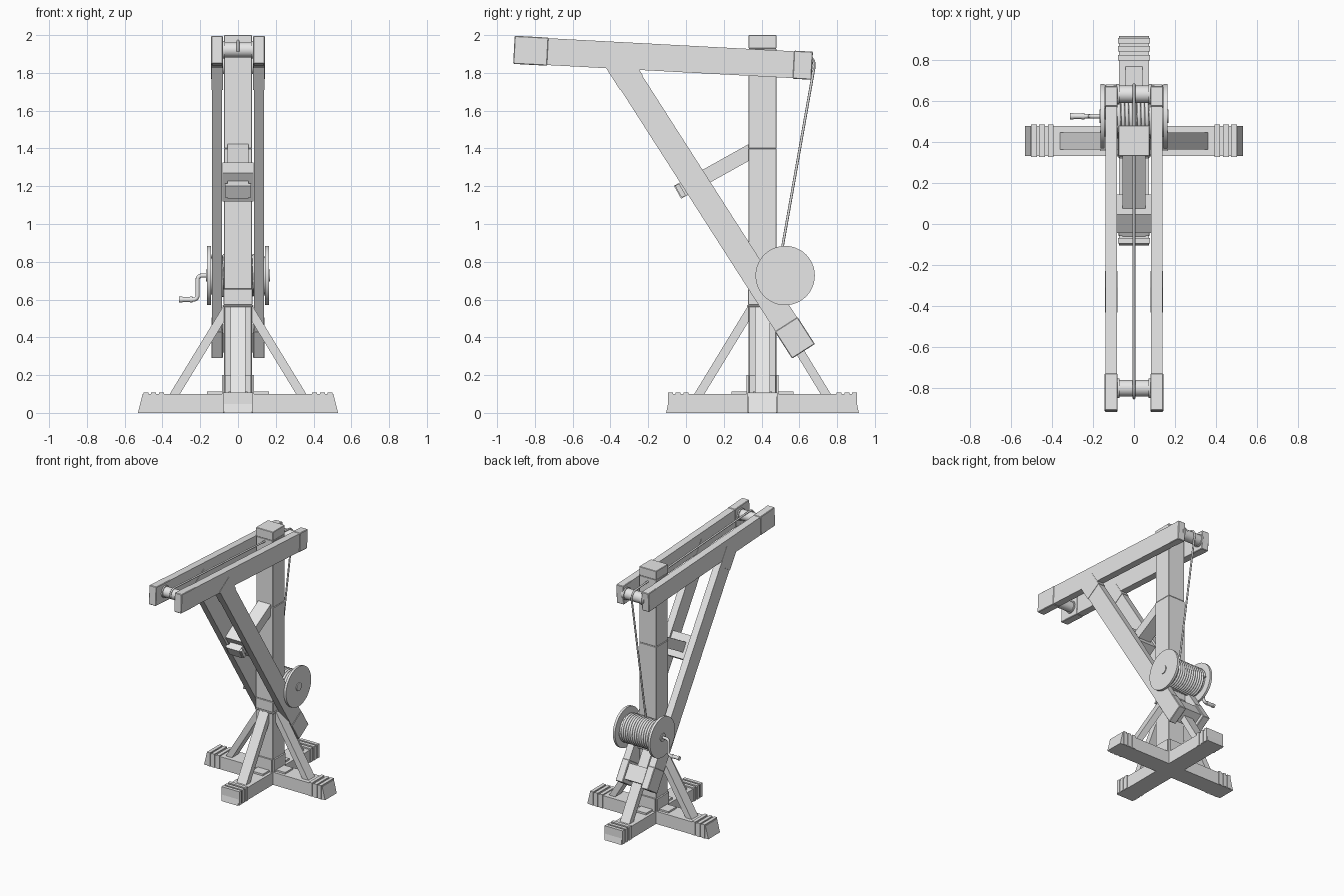
import bpy, bmesh, math
from mathutils import Vector, Matrix

old = bpy.data.objects.get("Cube")
if old:
    bpy.data.objects.remove(old, do_unlink=True)

GREY = (0.8, 0.8, 0.8, 1)
mat = bpy.data.materials.new("plain grey")
mat.use_nodes = True
mat.diffuse_color = GREY
mat.node_tree.nodes["Principled BSDF"].inputs["Base Color"].default_value = GREY

CY = 0.405            # post centre in y
SIDES = {"left": 1, "right": -1}


def finish(name, bm, smooth=False):
    bmesh.ops.recalc_face_normals(bm, faces=bm.faces)
    me = bpy.data.meshes.new(name)
    bm.to_mesh(me)
    bm.free()
    ob = bpy.data.objects.new(name, me)
    bpy.context.collection.objects.link(ob)
    me.materials.append(mat)
    if smooth:
        bpy.ops.object.select_all(action='DESELECT')
        ob.select_set(True)
        bpy.context.view_layer.objects.active = ob
        bpy.ops.object.shade_smooth_by_angle(angle=math.radians(40))
    return ob


def bevel(ob, width):
    mod = ob.modifiers.new("bevel", 'BEVEL')
    mod.width = width
    mod.segments = 1
    return ob


def box(name, centre, size, turn=0):
    """Box placed relative to the post axis, turned about it."""
    bm = bmesh.new()
    m = (Matrix.Translation((0, CY, 0)) @ Matrix.Rotation(turn, 4, 'Z')
         @ Matrix.Translation(centre) @ Matrix.Diagonal((*size, 1)))
    bmesh.ops.create_cube(bm, size=1, matrix=m)
    return finish(name, bm)


def bar(name, a, b, width, depth):
    """Square timber from a to b, width measured horizontally."""
    a, b = Vector(a), Vector(b)
    d = (b - a).normalized()
    side = d.cross(Vector((0, 0, 1))).normalized()
    up = side.cross(d)
    m = Matrix((side, d, up)).transposed().to_4x4()
    m = (Matrix.Translation((a + b) / 2) @ m
         @ Matrix.Diagonal((width, (b - a).length, depth, 1)))
    bm = bmesh.new()
    bmesh.ops.create_cube(bm, size=1, matrix=m)
    return finish(name, bm)


def rod(name, x0, x1, y, z, r, n=32):
    """Cylinder lying along x."""
    bm = bmesh.new()
    m = Matrix.Translation(((x0 + x1) / 2, y, z)) @ Matrix.Rotation(math.pi / 2, 4, 'Y')
    bmesh.ops.create_cone(bm, cap_ends=True, segments=n, radius1=r, radius2=r,
                          depth=abs(x1 - x0), matrix=m)
    return finish(name, bm, True)


def tube(name, pts, r):
    cu = bpy.data.curves.new(name, 'CURVE')
    cu.dimensions = '3D'
    cu.bevel_depth = r
    cu.bevel_resolution = 2
    cu.use_fill_caps = True
    sp = cu.splines.new('POLY')
    sp.points.add(len(pts) - 1)
    for p, co in zip(sp.points, pts):
        p.co = (*co, 1)
    sp.use_smooth = True
    ob = bpy.data.objects.new(name, cu)
    bpy.context.collection.objects.link(ob)
    cu.materials.append(mat)


# Crossed base beams with sloping ends
for name, turn, h in (("base_beam_across", 0, 0.1), ("base_beam_along", math.pi / 2, 0.099)):
    bm = bmesh.new()
    bmesh.ops.create_cube(bm, size=1)
    for v in bm.verts:
        top = v.co.z > 0
        v.co = ((0.505 if top else 0.53 if turn == 0 else 0.51) * math.copysign(1, v.co.x),
                v.co.y * 0.146, h if top else 0)
        if turn and top:
            v.co.x *= 0.97
    bm.transform(Matrix.Translation((0, CY, 0)) @ Matrix.Rotation(turn, 4, 'Z'))
    finish(name, bm)

# Details repeated on the four base arms
for i in range(4):
    t = i * math.pi / 2
    for j, r in enumerate((0.405, 0.448, 0.487)):
        box(f"foot_band_{i}_{j}", (r, 0, 0.055), (0.027, 0.158, 0.108), t)
    box(f"foot_plate_{i}", (0.12, 0, 0.106), (0.09, 0.1, 0.014), t)
    box(f"foot_block_{i}", (0.075, 0, 0.15), (0.02, 0.14, 0.1), t)
    rot = Matrix.Rotation(t, 3, 'Z')
    a, b = (rot @ Vector((r, 0, z)) + Vector((0, CY, 0)) for r, z in ((0.06, 0.55), (0.348, 0.078)))
    bar(f"base_strut_{i}", a, b, 0.082, 0.046)

# Post in stacked sections
for name, z0, z1, w in (("post_foot", 0.02, 0.57, 0.146), ("post_collar", 0.56, 0.572, 0.162),
                        ("post_joint", 0.572, 0.655, 0.154), ("post_middle", 0.655, 1.4, 0.15),
                        ("post_top", 1.4, 1.93, 0.147), ("post_cap", 1.93, 2.0, 0.15)):
    bevel(box(name, (0, 0, (z0 + z1) / 2), (w, w, z1 - z0)), 0.003)

# Twin jib beams and diagonal braces, with thicker ends
jib_a, jib_b = Vector((0, -0.911, 1.922)), Vector((0, 0.668, 1.838))
br_a, br_b = Vector((0, 0.622, 0.326)), Vector((0, -0.37, 1.875))
jd, bd = (jib_b - jib_a).normalized(), (br_b - br_a).normalized()
for side, s in SIDES.items():
    off = Vector((s * 0.111, 0, 0))
    bar(f"jib_beam_{side}", jib_a + off + jd * 0.01, jib_b + off - jd * 0.01, 0.057, 0.142)
    for end, p, q in (("front", jib_a, jib_a + jd * 0.18), ("back", jib_b - jd * 0.1, jib_b)):
        bevel(bar(f"jib_{end}_end_{side}", p + off, q + off, 0.063, 0.149), 0.004)
    bar(f"brace_{side}", br_a + off + bd * 0.01, br_b + off, 0.055, 0.136)
    bevel(bar(f"brace_lower_end_{side}", br_a + off, br_a + off + bd * 0.17, 0.061, 0.143), 0.004)
    bar(f"brace_upper_end_{side}", br_b + off - bd * 0.15, br_b + off, 0.061, 0.143)

# Cross pieces joining the braces, and the tie to the post
bar("brace_lower_crosspiece", br_a + bd * 0.03, br_a + bd * 0.15, 0.17, 0.12)
mid = Vector((0, 0.05, 1.222))
bar("brace_middle_crosspiece", mid - bd * 0.09, mid + bd * 0.09, 0.165, 0.105)
tie_a, tie_b = Vector((0, -0.045, 1.168)), Vector((0, 0.36, 1.394))
td = (tie_b - tie_a).normalized()
bar("tie_beam", tie_a, tie_b, 0.11, 0.078)
bar("tie_peg", tie_a + td * 0.005, tie_a + td * 0.03, 0.14, 0.072)

# Rollers between the jib beams
for name, y, z, r in (("front_roller", -0.8, 1.922, 0.04), ("back_roller", 0.632, 1.842, 0.042)):
    rod(name, -0.1, 0.1, y, z, r, 24)
    for side, s in SIDES.items():
        rod(f"{name}_flange_{side}", s * 0.07, s * 0.085, y, z, r + 0.007, 24)

# Winch drum with side discs
WY, WZ = 0.525, 0.727
rod("winch_drum", -0.15, 0.15, WY, WZ, 0.1)
for side, s in SIDES.items():
    rod(f"winch_disc_{side}", s * 0.144, s * 0.163, WY, WZ, 0.157, 48)
    rod(f"winch_hub_{side}", s * 0.16, s * 0.169, WY, WZ, 0.032, 24)

# Wound rope and the running rope over both rollers
turns, steps = 14, 24
coil = []
for k in range(turns * steps + 1):
    a = math.tau * k / steps
    coil.append((-0.136 + 0.272 * k / (turns * steps),
                 WY + 0.105 * math.cos(a), WZ + 0.105 * math.sin(a)))
tube("wound_rope", coil, 0.0095)


def arc(y, z, r, a0, a1, n=8):
    return [(0, y + r * math.cos(a), z + r * math.sin(a))
            for a in (math.radians(a0 + (a1 - a0) * k / n) for k in range(n + 1))]


rope = arc(-0.8, 1.922, 0.048, 190, 87) + arc(0.632, 1.842, 0.048, 87, -9)
tube("running_rope", rope + [(0, 0.502, 0.83)], 0.007)

# Crank with a grip
bend = [(-0.192 - 0.022 * math.sin(a), WY, WZ - 0.022 + 0.022 * math.cos(a))
        for a in (math.pi / 2 * k / 5 for k in range(6))]
bend2 = [(-0.236 + 0.022 * math.cos(a), WY, 0.622 - 0.022 * math.sin(a))
         for a in (math.pi / 2 * k / 5 for k in range(6))]
tube("crank", [(-0.15, WY, WZ)] + bend + bend2 + [(-0.3, WY, 0.6)], 0.011)
for j, (x0, x1, r) in enumerate(((-0.24, -0.255, 0.016), (-0.255, -0.295, 0.0135),
                                 (-0.295, -0.312, 0.016))):
    rod(f"crank_grip_{j}", x0, x1, WY, 0.6, r, 16)
